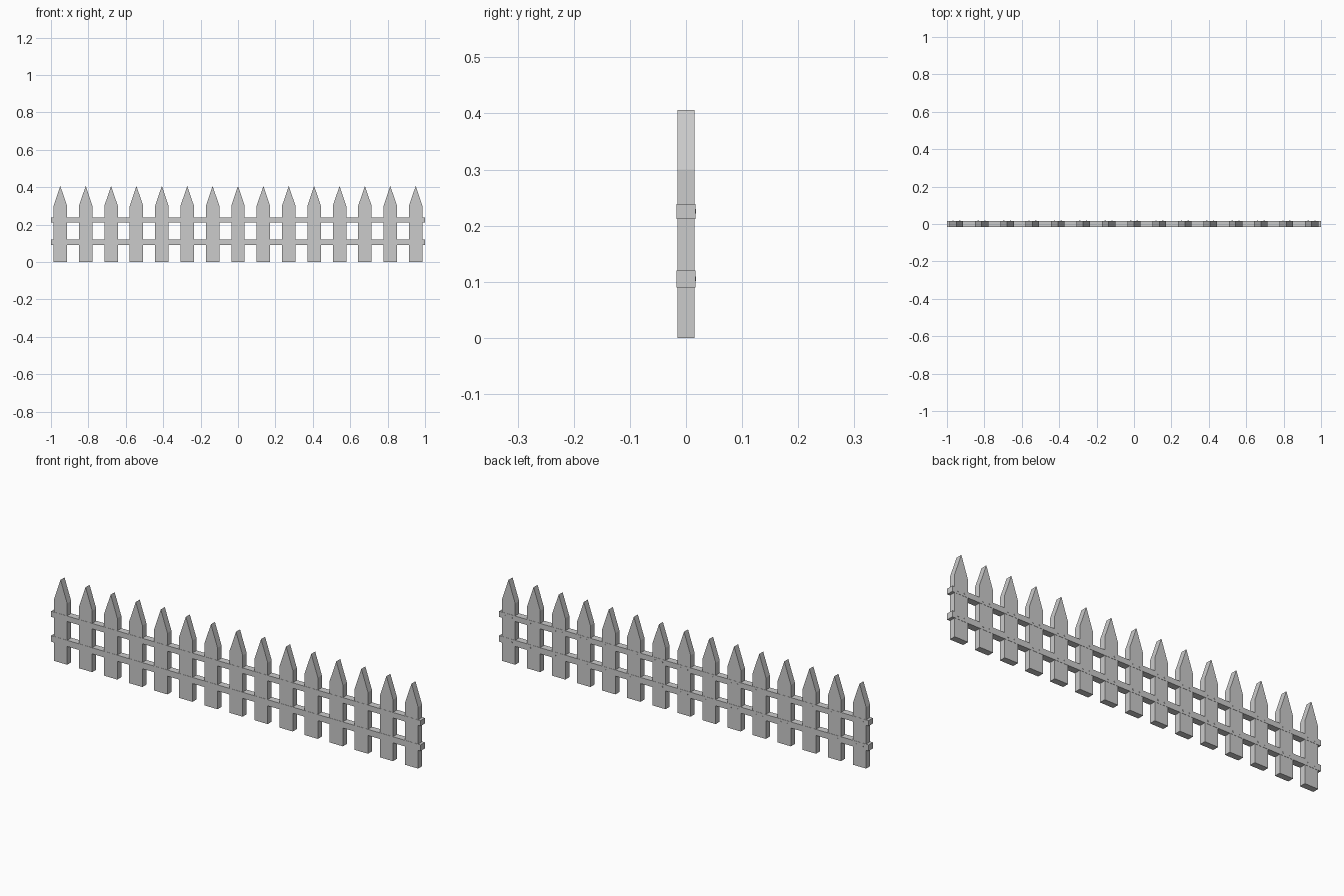
import bpy, bmesh, math
from mathutils import Matrix

if "Cube" in bpy.data.objects:
    bpy.data.objects.remove(bpy.data.objects["Cube"])

N = 15
XS = [-0.95 + 1.9 * i / (N - 1) for i in range(N)]

def link(name, bm):
    bmesh.ops.recalc_face_normals(bm, faces=bm.faces)
    me = bpy.data.meshes.new(name)
    bm.to_mesh(me)
    bm.free()
    ob = bpy.data.objects.new(name, me)
    bpy.context.collection.objects.link(ob)
    return ob

# Pointed pickets: extruded five-sided profile
def picket(name, x):
    prof = [(-0.036, 0), (0.036, 0), (0.036, 0.30), (0, 0.406), (-0.036, 0.30)]
    bm = bmesh.new()
    face = bm.faces.new([bm.verts.new((x + px, -0.0155, pz)) for px, pz in prof])
    ext = bmesh.ops.extrude_face_region(bm, geom=[face])
    verts = [g for g in ext["geom"] if isinstance(g, bmesh.types.BMVert)]
    bmesh.ops.translate(bm, verts=verts, vec=(0, 0.031, 0))
    return link(name, bm)

for i, x in enumerate(XS):
    picket(f"picket_{i + 1}", x)

# Horizontal rails, barely proud of the pickets
def rail(name, z0, z1):
    bm = bmesh.new()
    m = Matrix.Translation((0, 0, (z0 + z1) / 2)) @ Matrix.Diagonal((2, 0.033, z1 - z0, 1))
    bmesh.ops.create_cube(bm, size=1, matrix=m)
    return link(name, bm)

RAILS = {"lower_rail": (0.09, 0.12), "upper_rail": (0.212, 0.239)}
for name, (z0, z1) in RAILS.items():
    rail(name, z0, z1)

# Two small nail heads per picket on the back of each rail
for name, (z0, z1) in RAILS.items():
    bm = bmesh.new()
    for x in XS:
        for dx in (-0.018, 0.018):
            m = Matrix.Translation((x + dx, 0.0165, (z0 + z1) / 2)) @ Matrix.Rotation(math.pi / 2, 4, "X")
            bmesh.ops.create_cone(bm, cap_ends=True, segments=6, radius1=0.004,
                                  radius2=0.004, depth=0.002, matrix=m)
    link(name + "_nails", bm)
